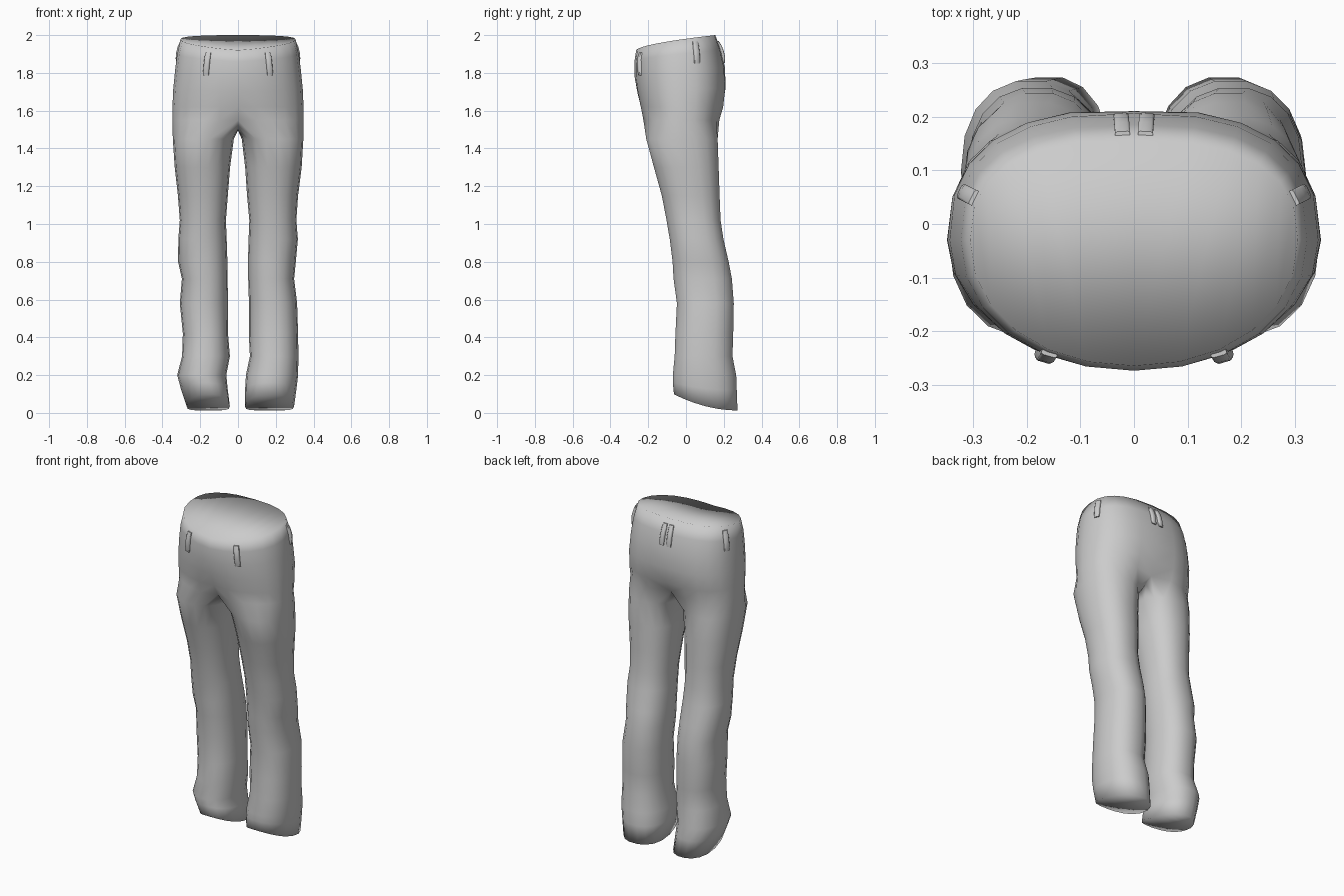
import bpy, bmesh
from math import sin, cos, pi, radians, copysign
from mathutils import Vector
from mathutils.bvhtree import BVHTree

if "Cube" in bpy.data.objects:
    bpy.data.objects.remove(bpy.data.objects["Cube"])

# Seat rings: z front, z back, half width, y front, y back, centre dip
SEAT = [(1.92, 2.00, .305, -.264, .155, 0),
        (1.86, 1.92, .322, -.273, .185, 0),
        (1.78, 1.83, .333, -.272, .206, 0),
        (1.70, 1.72, .343, -.262, .214, .004),
        (1.62, 1.62, .347, -.246, .203, .012),
        (1.55, 1.55, .348, -.232, .182, .035)]

# Leg rings: z, right outer x, right inner x, left outer x, left inner x, y front, y back
LEG = [(1.45, .346, .020, .345, .022, -.213, .170),
       (1.30, .337, .038, .335, .042, -.172, .175),
       (1.15, .318, .048, .318, .054, -.130, .180),
       (1.02, .309, .060, .308, .064, -.105, .185),
       (0.92, .317, .056, .316, .060, -.088, .200),
       (0.80, .306, .053, .317, .056, -.073, .228),
       (0.71, .297, .054, .297, .055, -.068, .245),
       (0.58, .313, .058, .308, .053, -.050, .255),
       (0.42, .318, .057, .292, .053, -.058, .252),
       (0.30, .320, .063, .296, .043, -.062, .248),
       (0.20, .318, .042, .322, .062, -.072, .268),
       (0.12, .310, .038, .303, .055, -.072, .271)]
HEM = (0.013, .297, .037, .272, .043, -.066, .275)


def spow(v, p):
    return copysign(abs(v) ** p, v)


def seat_ring(bm, side, row):
    """Half ring from front centre round the hip to back centre."""
    zf, zb, w, yf, yb, dip = row
    cy = -.03
    out = []
    for i in range(13):
        t = pi * i / 12
        s, c = sin(t), cos(t)
        p = .95 if c > 0 else .78
        x = 0 if i in (0, 12) else w * spow(s, p)
        y = cy - spow(c, p) * (cy - yf if c > 0 else yb - cy)
        u = (y - yf) / (yb - yf)
        if i in (0, 12):
            y += dip if i == 0 else -dip
        out.append(bm.verts.new((side * x, y, zf + (zb - zf) * max(u, 0) ** .6)))
    return out


def leg_ring(bm, side, row, rise=0):
    """Closed ring of 18 points; rise lifts the front of the hem."""
    z, yf, yb = row[0], row[5], row[6]
    xo, xi = row[1:3] if side > 0 else row[3:5]
    out = []
    for k in range(18):
        t = radians(-30 + 20 * k)
        x = (xo + xi) / 2 + (xo - xi) / 2 * spow(sin(t), .88)
        y = (yf + yb) / 2 - (yb - yf) / 2 * spow(cos(t), .88)
        u = min(max((y - yf) / (yb - yf), 0), 1)
        out.append(bm.verts.new((side * x, y, z + rise * (1 - u) ** 2)))
    return out


def bridge(bm, a, b, closed):
    n = len(a)
    for i in range(n if closed else n - 1):
        j = (i + 1) % n
        bm.faces.new((a[i], a[j], b[j], b[i]))


def make_object(name, bm):
    bmesh.ops.recalc_face_normals(bm, faces=bm.faces)
    for f in bm.faces:
        f.smooth = True
    me = bpy.data.meshes.new(name)
    bm.to_mesh(me)
    ob = bpy.data.objects.new(name, me)
    bpy.context.collection.objects.link(ob)
    return ob


# Trousers: seat halves, crotch saddle and legs welded into one skin
bm = bmesh.new()
for side in (1, -1):
    rings = [seat_ring(bm, side, r) for r in SEAT]
    for a, b in zip(rings, rings[1:]):
        bridge(bm, a, b, False)
    # closed waist
    rim = rings[0]
    for i in range(5):
        bm.faces.new((rim[i], rim[i + 1], rim[11 - i], rim[12 - i]))
    bm.faces.new(rim[5:8])
    # crotch saddle runs from back centre to front centre
    saddle = [bm.verts.new((0, y, z)) for y, z in
              ((.105, 1.515), (.05, 1.50), (-.02, 1.495), (-.09, 1.50), (-.15, 1.52))]
    top = rings[-1] + saddle
    for row in LEG:
        ring = leg_ring(bm, side, row, .04 if row[0] < .15 else 0)
        bridge(bm, top, ring, True)
        top = ring
    ring = leg_ring(bm, side, HEM, .087)
    bridge(bm, top, ring, True)
    # closed hem
    for k in range(2, 10):
        bm.faces.new((ring[k], ring[k + 1], ring[(2 - k) % 18], ring[(3 - k) % 18]))
bmesh.ops.remove_doubles(bm, verts=bm.verts, dist=1e-4)
make_object("trousers", bm)
bm.normal_update()
skin = BVHTree.FromBMesh(bm)


# Belt loops: small arched strips laid on the skin
def belt_loop(name, top, bottom, width):
    top, bottom = Vector(top), Vector(bottom)
    lb = bmesh.new()
    prev = None
    lifts = (.007, .014, .015, .014, .007)
    for i, lift in enumerate(lifts):
        pos, nor, _, _ = skin.find_nearest(top.lerp(bottom, i / (len(lifts) - 1)))
        nor = Vector((nor.x, nor.y, 0)).normalized()
        across = nor.cross(Vector((0, 0, 1))) * width / 2
        ring = [lb.verts.new(pos + across * a + nor * d) for a, d in
                ((-1, -.008), (-1, lift * .7), (-.7, lift), (.7, lift), (1, lift * .7), (1, -.008))]
        if prev:
            bridge(lb, prev, ring, True)
        else:
            lb.faces.new(ring)
        prev = ring
    lb.faces.new(prev)
    ob = make_object(name, lb)
    bpy.ops.object.select_all(action='DESELECT')
    ob.select_set(True)
    bpy.context.view_layer.objects.active = ob
    bpy.ops.object.shade_smooth_by_angle(angle=radians(50))
    lb.free()


for side, tag in ((1, "right"), (-1, "left")):
    belt_loop("front_belt_loop_" + tag, (side * .16, -.25, 1.91), (side * .175, -.26, 1.785), .03)
    belt_loop("side_belt_loop_" + tag, (side * .29, .045, 1.965), (side * .32, .06, 1.85), .03)
    belt_loop("back_belt_loop_" + tag, (side * .021, .165, 1.97), (side * .024, .195, 1.85), .028)
bm.free()
